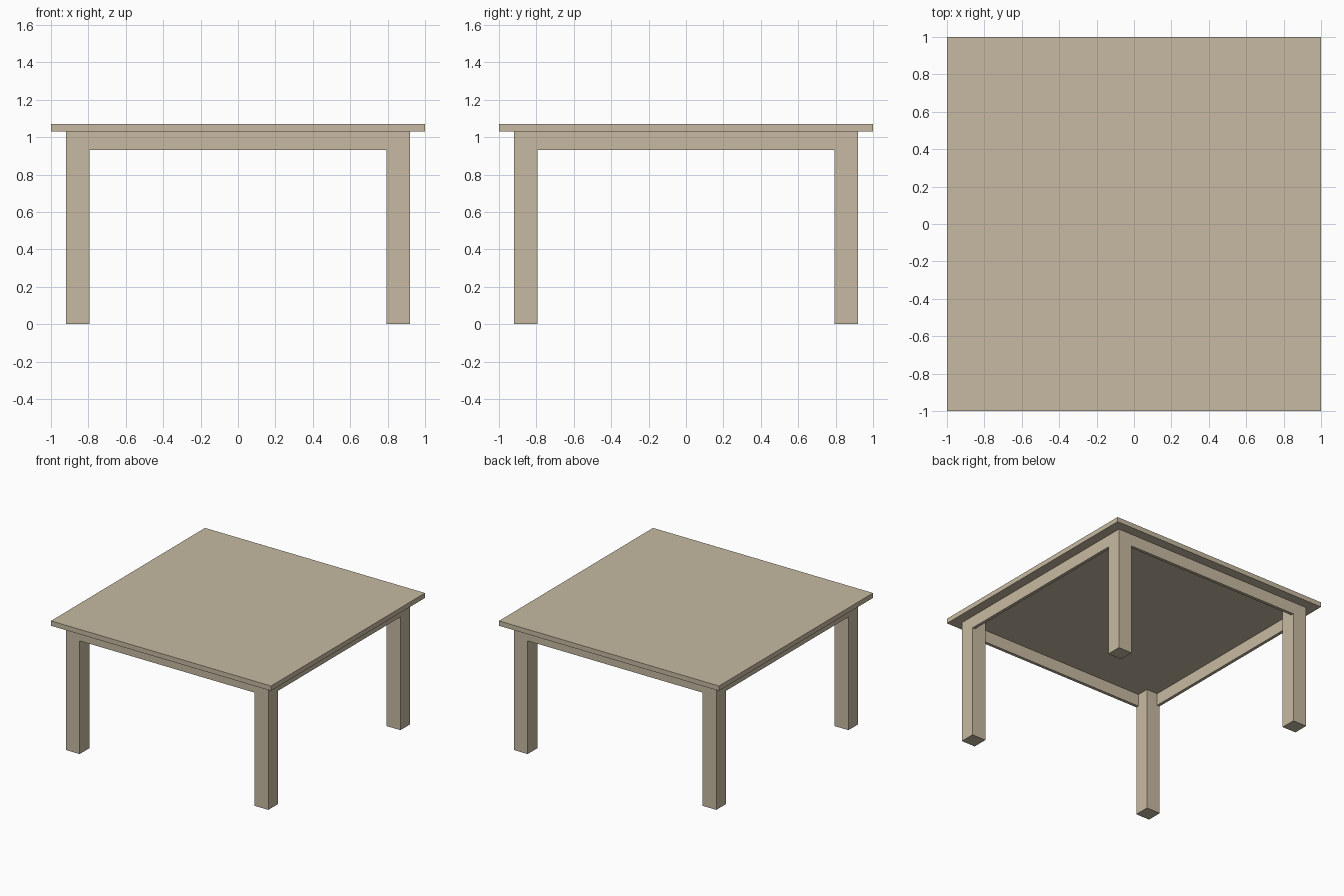
import bpy

cube = bpy.data.objects.get("Cube")
if cube:
    bpy.data.objects.remove(cube, do_unlink=True)

wood = bpy.data.materials.new("pale_wood")
wood.use_nodes = True
COLOUR = (0.57, 0.49, 0.36, 1)
wood.diffuse_color = COLOUR
wood.node_tree.nodes["Principled BSDF"].inputs["Base Color"].default_value = COLOUR

HEIGHT, TOP_UNDERSIDE, RAIL_BOTTOM = 1.07, 1.03, 0.93
LEG_OUT, LEG_IN = 0.92, 0.795
RAIL_THICK = 0.025


def box(name, low, high):
    """Axis-aligned box between two corners."""
    centre = [(a + b) / 2 for a, b in zip(low, high)]
    bpy.ops.mesh.primitive_cube_add(size=1, location=centre)
    obj = bpy.context.object
    obj.name = name
    obj.scale = [b - a for a, b in zip(low, high)]
    bpy.ops.object.transform_apply(location=False, rotation=False, scale=True)
    obj.data.materials.append(wood)
    return obj


def span(side, inner, outer):
    """Ordered range on the chosen side of the centre."""
    return sorted((side * inner, side * outer))


# Thin square top
box("table_top", (-1, -1, TOP_UNDERSIDE), (1, 1, HEIGHT))

# Square legs
for sx, x_name in ((-1, "right"), (1, "left")):
    for sy, y_name in ((-1, "front"), (1, "back")):
        x0, x1 = span(sx, LEG_IN, LEG_OUT)
        y0, y1 = span(sy, LEG_IN, LEG_OUT)
        box(f"{y_name}_{x_name}_leg", (x0, y0, 0), (x1, y1, TOP_UNDERSIDE))

# Rails between the legs, flush with their outer faces
for side, x_name, y_name in ((-1, "right", "front"), (1, "left", "back")):
    a, b = span(side, LEG_OUT - RAIL_THICK, LEG_OUT)
    box(f"{y_name}_rail", (-LEG_IN, a, RAIL_BOTTOM), (LEG_IN, b, TOP_UNDERSIDE))
    box(f"{x_name}_rail", (a, -LEG_IN, RAIL_BOTTOM), (b, LEG_IN, TOP_UNDERSIDE))
